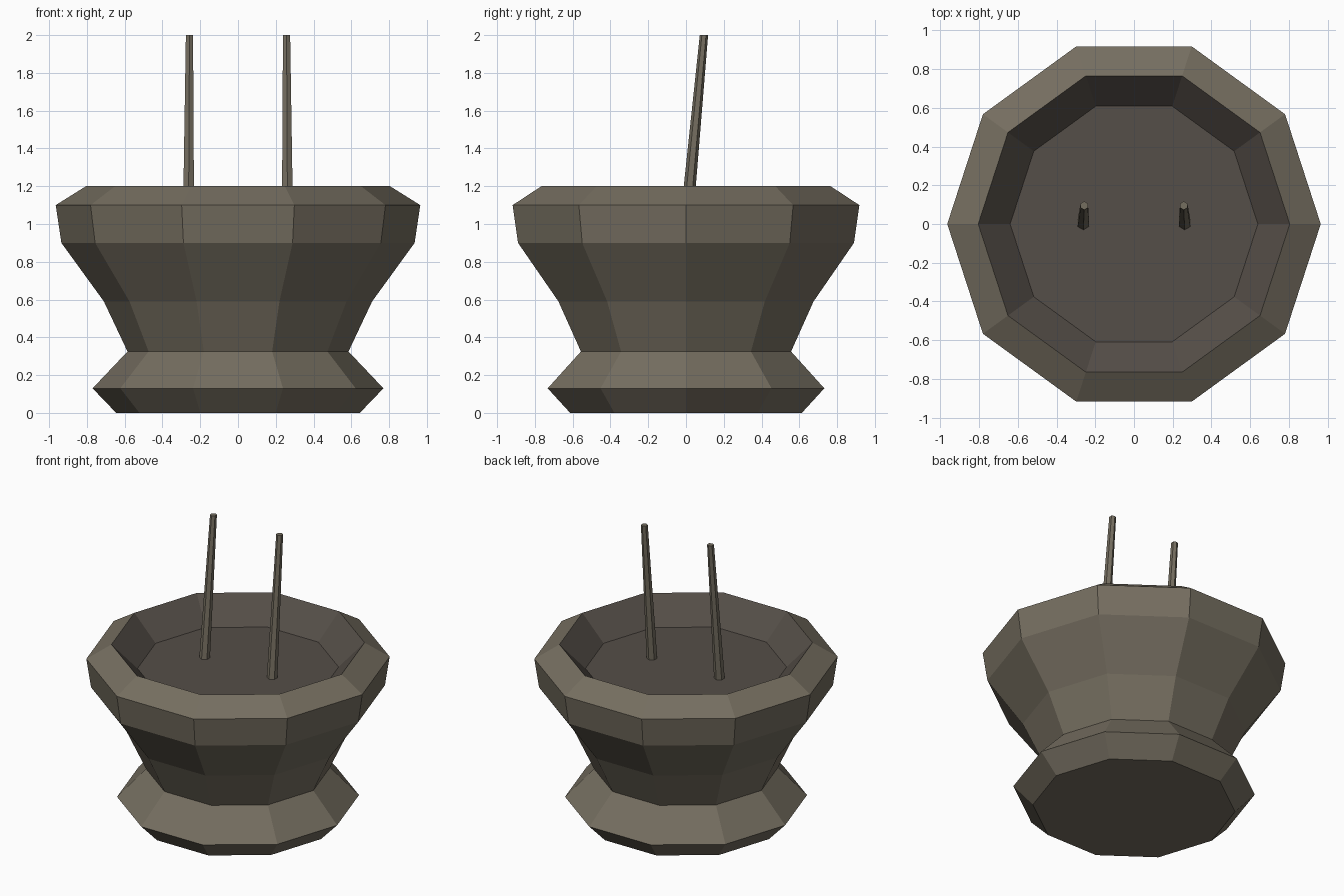
import bpy, bmesh, math
from mathutils import Matrix, Vector

cube = bpy.data.objects.get("Cube")
if cube:
    bpy.data.objects.remove(cube, do_unlink=True)

SIDES = 10
FLOOR_Z = 1.03


def material(name, rgb):
    mat = bpy.data.materials.new(name)
    mat.use_nodes = True
    colour = (*rgb, 1.0)
    mat.diffuse_color = colour
    mat.node_tree.nodes["Principled BSDF"].inputs["Base Color"].default_value = colour
    return mat


def add_object(name, bm, *mats):
    bmesh.ops.recalc_face_normals(bm, faces=bm.faces)
    mesh = bpy.data.meshes.new(name)
    bm.to_mesh(mesh)
    bm.free()
    for mat in mats:
        mesh.materials.append(mat)
    obj = bpy.data.objects.new(name, mesh)
    bpy.context.collection.objects.link(obj)
    return obj


stone = material("olive grey stone", (0.178, 0.156, 0.117))
inner = material("dark brown grey", (0.091, 0.077, 0.065))

# Bowl: faceted profile turned about z, from foot over rim to sunken floor
profile = [(0.645, 0), (0.77, 0.13), (0.585, 0.325), (0.71, 0.59),
           (0.935, 0.9), (0.965, 1.1), (0.805, 1.2), (0.64, FLOOR_Z)]
bm = bmesh.new()
rings = []
for radius, z in profile:
    angles = [math.tau * i / SIDES for i in range(SIDES)]
    rings.append([bm.verts.new((radius * math.cos(a), radius * math.sin(a), z))
                  for a in angles])
for low, high in zip(rings, rings[1:]):
    for i in range(SIDES):
        j = (i + 1) % SIDES
        face = bm.faces.new((low[i], low[j], high[j], high[i]))
        face.material_index = 1 if high is rings[-1] else 0
bm.faces.new(rings[0])
bm.faces.new(rings[-1]).material_index = 1
add_object("bowl", bm, stone, inner)

# Rods: slim tapered hexagonal sticks leaning back
for name, side in (("left_rod", 1), ("right_rod", -1)):
    base = Vector((side * 0.262, 0.004, FLOOR_Z))
    tip = Vector((side * 0.257, 0.095, 2.0))
    bm = bmesh.new()
    bmesh.ops.create_cone(bm, cap_ends=True, segments=6, radius1=0.034,
                          radius2=0.022, depth=1)
    for v in bm.verts:
        v.co += base if v.co.z < 0 else tip
        v.co.z = FLOOR_Z if v.co.z < 1.2 else 2.0
    add_object(name, bm, stone)
